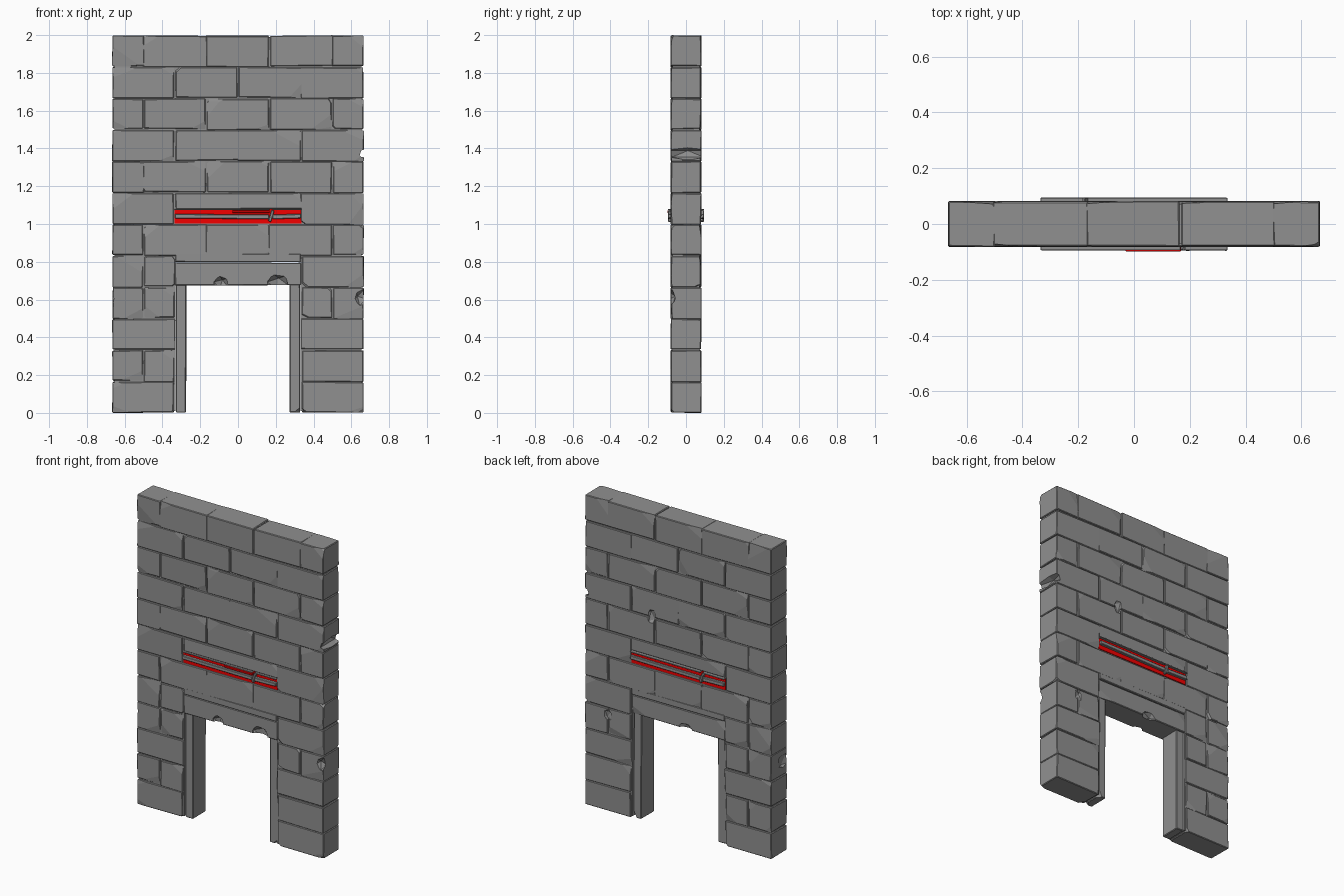
import bpy, bmesh, math, random
from mathutils import Vector, Matrix

if "Cube" in bpy.data.objects:
    bpy.data.objects.remove(bpy.data.objects["Cube"])

random.seed(11)
H = 1 / 6            # course height
W, D = 0.667, 0.083  # half width and half depth of the wall
blocks = []


def material(name, rgb):
    m = bpy.data.materials.new(name)
    m.diffuse_color = (*rgb, 1)
    m.use_nodes = True
    m.node_tree.nodes["Principled BSDF"].inputs["Base Color"].default_value = m.diffuse_color
    return m


red = material("red_glow", (0.9, 0.0, 0.0))
stone = material("dark_stone", (0.28, 0.28, 0.28))


def finish(bm, name):
    bmesh.ops.recalc_face_normals(bm, faces=bm.faces)
    me = bpy.data.meshes.new(name)
    bm.to_mesh(me)
    bm.free()
    ob = bpy.data.objects.new(name, me)
    bpy.context.collection.objects.link(ob)
    return ob


def block(name, x0, x1, y0, y1, z0, z1, bevel=0.004, jitter=0.0, chips=0, facets=0, mat=stone):
    """Box with uneven corners, a chamfer, knocked-off corners and shallow face facets."""
    bm = bmesh.new()
    size = Vector((x1 - x0, y1 - y0, z1 - z0))
    mid = Vector((x1 + x0, y1 + y0, z1 + z0)) / 2
    bmesh.ops.create_cube(bm, size=1, matrix=Matrix.Translation(mid) @ Matrix.Diagonal((*size, 1)))
    for v in bm.verts:
        d = v.co - mid
        for i in range(3):  # move inwards only
            v.co[i] -= math.copysign(random.uniform(0, jitter), d[i])
    if bevel:
        bmesh.ops.bevel(bm, geom=bm.edges[:], offset=bevel, segments=1, affect='EDGES')
    for k in range(chips + facets):
        s = [random.choice((-1, 1)) for _ in range(3)]
        corner = mid + Vector([s[i] * size[i] / 2 for i in range(3)])
        if k < chips:
            w = [random.uniform(0.3, 1) for _ in range(3)]
            depth = random.uniform(0.012, 0.022)
        else:
            w = [random.uniform(0.05, 0.12), 1, random.uniform(0.08, 0.2)]
            depth = random.uniform(0.007, 0.013)
        n = Vector([s[i] * w[i] for i in range(3)]).normalized()
        r = bmesh.ops.bisect_plane(bm, geom=bm.verts[:] + bm.edges[:] + bm.faces[:],
                                   plane_co=corner - n * depth, plane_no=n, clear_outer=True)
        edges = [e for e in r["geom_cut"] if isinstance(e, bmesh.types.BMEdge)]
        if edges:
            bmesh.ops.holes_fill(bm, edges=edges)
    ob = finish(bm, name)
    ob.data.materials.append(mat)
    return ob


# Brick courses: joint positions alternate, the lower ones leave the doorway
third, half, sixth = 0.335, 0.5, 0.167
A = [-W, -half, -sixth, sixth, half, W]
B = [-W, -third, 0, third, W]
courses = [
    [[-W, -third], [third, W]],
    [[-W, -half, -third], [third, W]],
    [[-W, -third], [third, W]],
    [[-W, -half, -third], [third, half, W]],
    [[-W, -half, -third], [third, W]],
    [A], [[-W, -third, third, W]], [A], [B], [A], [B], [A],
]
for row, runs in enumerate(courses):
    for run in runs:
        # some joints are tight, so neighbouring bricks run together
        gap = {x: random.choice((-0.006, 0.001, 0.002)) for x in run}
        for a, b in zip(run, run[1:]):
            x0 = a if a == -W else a + gap[a]
            x1 = b if b == W else b - gap[b]
            z0 = row * H + (random.choice((-0.005, 0.001)) if row else 0)
            z1 = (row + 1) * H - (0.001 if row < 11 else 0)
            if row == 6 and a == -third:  # leaves room for the glowing band
                z0 = 1.078
            blocks.append(block("brick", x0, x1, -D, D, z0, z1, jitter=0.005,
                                chips=random.choice((0, 0, 1, 2)),
                                facets=random.choice((1, 2, 3))))

# Mortar core behind the joints
c = D - 0.011
for s in (-1, 1):
    xa, xb = sorted((s * 0.655, s * 0.33))
    blocks.append(block("mortar_leg", xa, xb, -c, c, 0.01, 0.84, bevel=0))
blocks.append(block("mortar_upper", -0.655, 0.655, -c, c, 0.82, 1.99, bevel=0))

# Door frame: jambs, lintel and the course piece above it
for s in (-1, 1):
    xa, xb = sorted((s * 0.272, s * 0.33))
    blocks.append(block("door_jamb", xa, xb, -0.068, 0.068, 0, 0.69, jitter=0.004, chips=2))
blocks.append(block("door_lintel", -0.335, 0.335, -0.078, 0.078, 0.674, 0.797, jitter=0.003, facets=2))
blocks.append(block("lintel_cap", -0.335, 0.335, -D, D, 0.796, 0.845, jitter=0.004))

# Chipped stone: faceted lumps knocked out of the blocks (centre, radii)
chips = [
    ((-0.09, -0.085, 0.68), (0.045, 0.04, 0.05)),
    ((0.21, -0.085, 0.685), (0.065, 0.045, 0.055)),
    ((-0.05, 0.085, 0.675), (0.06, 0.04, 0.04)),
    ((0.655, -0.095, 0.61), (0.045, 0.045, 0.05)),
    ((0.675, 0.01, 1.372), (0.05, 0.15, 0.036)),
    ((0.19, 0.095, 1.34), (0.035, 0.035, 0.06)),
    ((-0.68, -0.04, 0.59), (0.035, 0.07, 0.06)),
    ((0.5, 0.095, 0.62), (0.035, 0.03, 0.045)),
]
for co, rad in chips:
    bm = bmesh.new()
    bmesh.ops.create_icosphere(bm, subdivisions=1, radius=1,
                               matrix=Matrix.Translation(co) @ Matrix.Diagonal((*rad, 1))
                               @ Matrix.Rotation(random.uniform(0, 3), 4, 'Y'))
    cutter = finish(bm, "chip_cutter")
    cutter.data.materials.append(stone)
    cutter.hide_render = True
    for ob in blocks:
        vs = [v.co for v in ob.data.vertices]
        if any(min(v[i] for v in vs) > co[i] + rad[i] or max(v[i] for v in vs) < co[i] - rad[i]
               for i in range(3)):
            continue
        mod = ob.modifiers.new("chip", 'BOOLEAN')
        mod.operation, mod.solver, mod.object = 'DIFFERENCE', 'EXACT', cutter
        dg = bpy.context.evaluated_depsgraph_get()
        me = bpy.data.meshes.new_from_object(ob.evaluated_get(dg))
        ob.modifiers.clear()
        ob.data = me
    bpy.data.objects.remove(cutter)

# Broken glowing band: red inset with a snapped stone rail, on both faces
for turn in (0, math.pi):
    spin = Matrix.Rotation(turn, 4, 'Z')
    inset = block("red_inset", -0.335, 0.335, -0.078, -0.06, 1.002, 1.079, bevel=0, mat=red)
    inset.data.transform(spin)
    for x0, x1, tilt in ((-0.335, 0.166, 0.01), (0.182, 0.335, -0.03)):
        piv = Vector(((x0 + x1) / 2, 0, 1.04))
        place = spin @ Matrix.Translation(piv) @ Matrix.Rotation(tilt, 4, 'Y') @ Matrix.Translation(-piv)
        rail = block("band_rail", x0, x1, -0.096, -0.07, 1.027, 1.052, bevel=0.003, jitter=0.002)
        rail.data.transform(place)
        ledge = block("band_ledge", x0, x1, -0.094, -0.07, 1.074, 1.08, bevel=0.001)
        ledge.data.transform(spin)
    shard = block("band_shard", -0.01, 0.01, -0.098, -0.07, -0.03, 0.036, bevel=0.003, jitter=0.004)
    shard.data.transform(spin @ Matrix.Translation((0.175, 0, 1.04)) @ Matrix.Rotation(0.3, 4, 'Y'))
block("red_splinter", -0.03, 0.168, -0.098, -0.07, 1.058, 1.072, bevel=0.002, mat=red)
